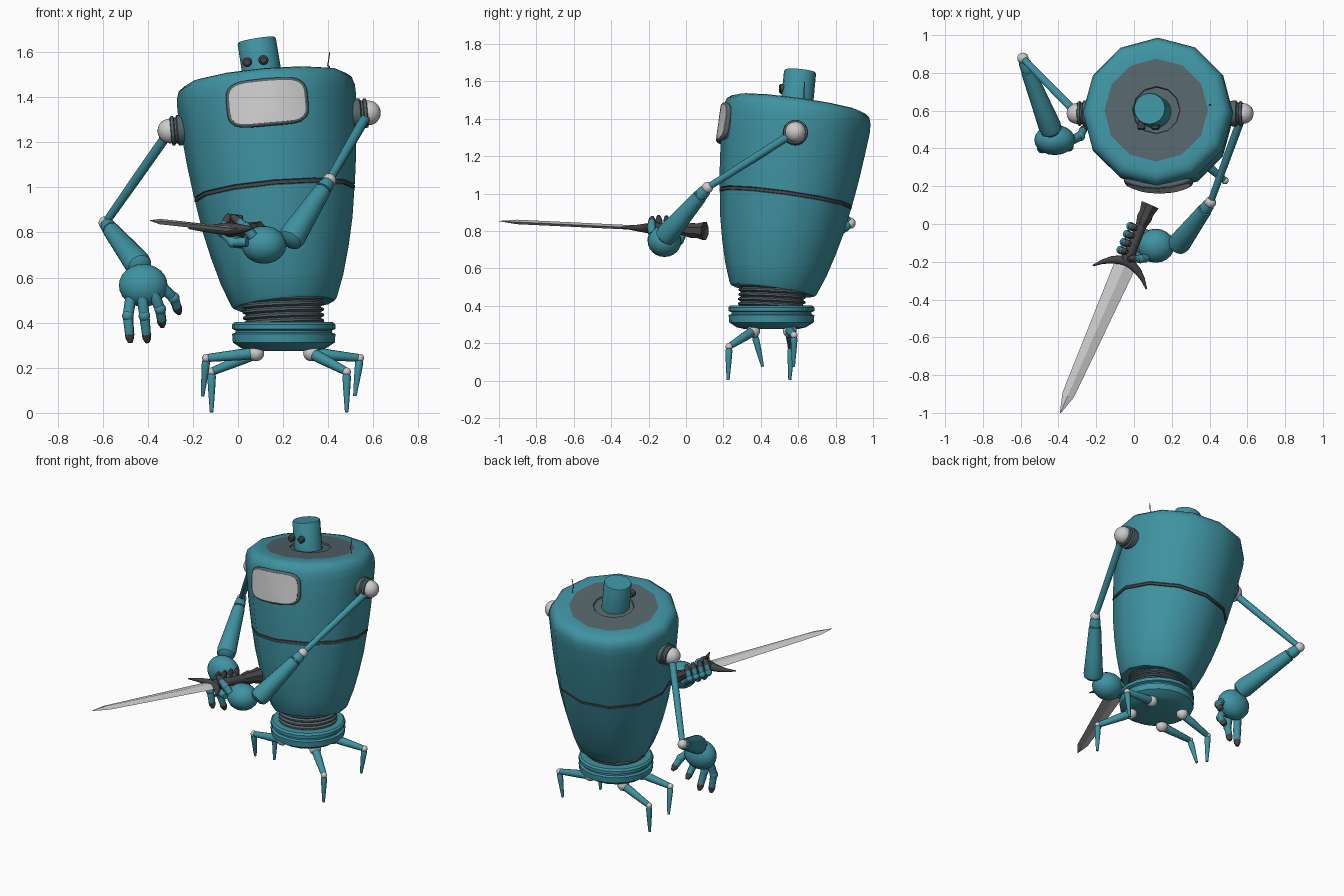
import bpy, bmesh, math
from mathutils import Vector as V, Matrix

if "Cube" in bpy.data.objects:
    bpy.data.objects.remove(bpy.data.objects["Cube"])


def material(name, rgb):
    m = bpy.data.materials.new(name)
    m.diffuse_color = (*rgb, 1)
    m.use_nodes = True
    m.node_tree.nodes["Principled BSDF"].inputs["Base Color"].default_value = m.diffuse_color
    return m


TEAL = material("teal_paint", (0.05, 0.29, 0.36))
SLATE = material("slate", (0.09, 0.13, 0.145))
DARK = material("dark_metal", (0.06, 0.06, 0.065))


def finish(ob, mat, angle=40):
    if mat:
        ob.data.materials.append(mat)
    bpy.ops.object.select_all(action='DESELECT')
    bpy.context.view_layer.objects.active = ob
    ob.select_set(True)
    if ob.type == 'CURVE':
        bpy.ops.object.convert(target='MESH')
    bpy.ops.object.shade_smooth_by_angle(angle=math.radians(angle))
    return ob


def mesh(name, verts, faces, mat, matrix=None, angle=40):
    me = bpy.data.meshes.new(name)
    me.from_pydata(verts, [], faces)
    bm = bmesh.new()
    bm.from_mesh(me)
    bmesh.ops.recalc_face_normals(bm, faces=bm.faces)
    bm.to_mesh(me)
    bm.free()
    ob = bpy.data.objects.new(name, me)
    bpy.context.collection.objects.link(ob)
    if matrix:
        ob.matrix_world = matrix
    return finish(ob, mat, angle)


def frame(p, axis):
    q = V((0, 0, 1)).rotation_difference(V(axis))
    return Matrix.Translation(p) @ q.to_matrix().to_4x4()


def lathe(name, prof, p, axis, mat, sides=12, caps=True, angle=40):
    """Turn (radius, height) points around an axis starting at p."""
    verts, faces = [], []
    for r, h in prof:
        verts += [(r * math.cos(a), r * math.sin(a), h)
                  for a in (math.tau * k / sides for k in range(sides))]
    for i in range(len(prof) - 1):
        for k in range(sides):
            a, b = i * sides, (k + 1) % sides
            faces.append((a + k, a + b, a + sides + b, a + sides + k))
    if caps:
        n = len(verts)
        faces += [tuple(range(sides)), tuple(range(n - sides, n))]
    return mesh(name, verts, faces, mat, frame(p, axis), angle)


def rod(name, p, q, prof, mat, sides=12):
    """Turned rod from p to q; profile heights are fractions of its length."""
    d = V(q) - V(p)
    return lathe(name, [(r, h * d.length) for r, h in prof], p, d, mat, sides)


def ball(name, p, r, mat=None, scale=(1, 1, 1)):
    bpy.ops.mesh.primitive_uv_sphere_add(segments=20, ring_count=12, radius=r, location=p)
    ob = bpy.context.object
    ob.name, ob.scale = name, scale
    return finish(ob, mat, 60)


def tube(name, pts, radii, r, mat, cyclic=False):
    cu = bpy.data.curves.new(name, 'CURVE')
    cu.dimensions, cu.bevel_depth, cu.bevel_resolution, cu.use_fill_caps = '3D', r, 2, True
    sp = cu.splines.new('POLY')
    sp.points.add(len(pts) - 1)
    for pt, co, k in zip(sp.points, pts, radii):
        pt.co, pt.radius = (*co, 1), k
    sp.use_cyclic_u = cyclic
    ob = bpy.data.objects.new(name, cu)
    bpy.context.collection.objects.link(ob)
    return finish(ob, mat, 60)


# Leaning barrel body in two shells with a dark seam
P0, AX = V((.205, .465, .485)), V((-.087, .138, 1)).normalized()
BODY = frame(P0, AX)
lathe("lower_body", [(.16, .01), (.225, -.005), (.235, .008), (.273, .11), (.306, .23),
                     (.335, .36), (.354, .485), (.345, .492)], P0, AX, TEAL)
lathe("body_seam", [(.34, .485), (.357, .488), (.357, .503), (.34, .506)], P0, AX, DARK)
lathe("upper_body", [(.345, .5), (.358, .507), (.375, .64), (.388, .78), (.398, .9), (.396, .95),
                     (.385, .985), (.36, 1.005), (.33, 1.012), (.275, 1.012)],
      P0, AX, TEAL, caps=False)
lathe("top_plate", [(.278, 1.005), (.275, 1.012), (.127, 1.012), (.12, 1.0), (.12, .93), (.02, .93)],
      P0, AX, SLATE)

# Periscope head with two eyes, and a whisker antenna
lathe("head", [(.087, 0), (.086, .22), (.082, .228)], (.118, .588, 1.43), (-.16, .1, 1), TEAL, 16)
for i, (x, z) in enumerate([(.04, 1.555), (.113, 1.565)]):
    lathe(f"eye_{i}", [(.022, -.03), (.022, .01), (.014, .018)], (x, .515, z), (0, -1, 0), DARK, 12)
tube("antenna", [(.405, .63, 1.47), (.405, .63, 1.535), (.398, .63, 1.54), (.407, .635, 1.6)],
     [1, 1, 1, .7], .003, DARK)

# Curved face window with a dark frame
N, RINGS, R = 40, 6, .4


def face_point(k, s, lift):
    a = math.tau * k / N
    c, d = math.cos(a), math.sin(a)
    x = .168 * s * math.copysign(abs(c) ** .45, c)
    z = .85 + .093 * s * math.copysign(abs(d) ** .45, d)
    return V((x, -math.sqrt((R + lift) ** 2 - x * x), z))


verts = [face_point(k, s / RINGS, .012) for s in range(1, RINGS + 1) for k in range(N)]
verts += [face_point(k, 1, -.04) for k in range(N)]
faces = [tuple(range(N))]
for s in range(RINGS):
    for k in range(N):
        j = (k + 1) % N
        faces.append((s * N + k, s * N + j, (s + 1) * N + j, (s + 1) * N + k))
mesh("face_window", verts, faces, None, BODY)
tube("window_frame", [BODY @ face_point(k, 1, -.002) for k in range(N)], [1] * N, .014, SLATE, True)

# Bellows neck and waist base
C = V((.203, .457, 0))
bellows = []
for i in range(5):
    z = i * .025
    bellows += [(.165, z), (.18, z + .008), (.18, z + .017)]
lathe("bellows", bellows, C + V((0, 0, .39)), (-.04, .05, 1), SLATE, 24)
lathe("waist_base", [(.14, .275), (.185, .285), (.226, .312), (.229, .35), (.214, .356), (.214, .366),
                     (.229, .372), (.229, .392), (.218, .403), (.15, .403)], C, (0, 0, 1), TEAL, 20)

# Four jointed legs: hip, knee, foot
LEGS = {"front_right": ((.325, .36, .265), (.482, .23, .182), (.482, .225, .003)),
        "back_right": ((.325, .555, .265), (.54, .578, .243), (.518, .575, .075)),
        "front_left": ((.08, .36, .265), (-.14, .368, .243), (-.157, .41, .075)),
        "back_left": ((.08, .555, .265), (-.117, .562, .182), (-.117, .555, .003))}
for n, (hip, knee, foot) in LEGS.items():
    ball(n + "_hip", hip, .036)
    ball(n + "_knee", knee, .019)
    rod(n + "_thigh", hip, knee, [(.026, 0), (.025, .3), (.018, .95), (.012, 1)], TEAL)
    rod(n + "_shin", knee, foot, [(.012, 0), (.019, .12), (.016, .4), (.008, 1)], TEAL)

# Arms: shoulder, elbow, wrist
ARMS = {"left": ((-.302, .585, 1.25), (-.588, .877, .842), (-.435, .49, .65), -1),
        "right": ((.578, .585, 1.33), (.405, .115, 1.032), (.23, -.115, .765), 1)}
for n, (sh, el, wr, sgn) in ARMS.items():
    side = BODY.to_3x3() @ V((sgn, 0, 0))
    lathe(n + "_shoulder_collar", [(.06, -.09), (.068, -.055), (.068, -.035), (.058, -.03), (.058, -.022),
                                   (.066, -.018), (.064, -.006), (.045, 0)], sh, side, SLATE, 20)
    ball(n + "_shoulder", sh, .055)
    ball(n + "_elbow", el, .03)
    rod(n + "_upper_arm", sh, el, [(.022, 0), (.021, .5), (.018, 1)], TEAL)
    rod(n + "_forearm", el, wr, [(.022, 0), (.033, .07), (.035, .15), (.03, .155), (.03, .17), (.038, .175),
                                 (.05, .6), (.06, .93), (.054, 1), (.03, 1.04)], TEAL, 16)


def finger(name, pts, r=.024):
    pts = [V(p) for p in pts]
    tube(name, pts, [1, 1.05, 1, .85][-len(pts):], r, TEAL)
    for i, p in enumerate(pts[1:-1]):
        ball(f"{name}_knuckle_{i}", p, r * 1.08, TEAL)
    d = (pts[-1] - pts[-2]).normalized() * .03
    rod(name + "_tip", pts[-1] - d * .3, pts[-1] + d, [(r * .9, 0), (r * .8, .5), (r * .4, 1)], DARK)


# Open left hand, fingers hanging
ball("left_palm", (-.42, .445, .565), .1, TEAL, (1.08, .8, .95))
HANG = [((-.475, .42, .51), (-.488, .4, .43), (-.48, .41, .34)),
        ((-.425, .40, .51), (-.415, .395, .43), (-.405, .425, .34)),
        ((-.375, .405, .53), (-.345, .41, .46), (-.338, .45, .405)),
        ((-.34, .44, .56), (-.285, .465, .51), (-.268, .5, .462))]
for i, pts in enumerate(HANG):
    finger(f"left_finger_{i}", pts)

# Sword frame: D along the blade, W across it, U out of its flat
POMMEL, GUARD, TIP = V((.08, .09, .80)), V((-.04, -.2, .815)), V((-.39, -1.0, .853))
D = (TIP - GUARD).normalized()
W = D.cross(V((0, 0, 1))).normalized() * -1
U = W.cross(D)
if U.z < 0:
    U = -U

# Diamond-section blade
L = (TIP - GUARD).length
verts, faces = [], []
for f, w, off in [(0, .058, 0), (.02, .058, 0), (.88, .033, 0), (1, .003, 0)]:
    c = GUARD + D * f * L
    t = .012 if f < .95 else .001
    verts += [c + W * w, c + U * t, c - W * w, c - U * t]
for i in range(3):
    for k in range(4):
        j = (k + 1) % 4
        faces.append((i * 4 + k, i * 4 + j, i * 4 + 4 + j, i * 4 + 4 + k))
faces += [(0, 1, 2, 3), (12, 13, 14, 15)]
mesh("sword_blade", verts, faces, None, angle=10)

# Swept guard, grip and flared pommel
arc = [k / 4 for k in range(-4, 5)]
tube("sword_guard", [GUARD + W * .155 * s + D * .09 * s * s for s in arc],
     [1.05 - .9 * abs(s) ** 1.5 for s in arc], .026, DARK)
rod("sword_grip", POMMEL, GUARD, [(.03, 0), (.027, .6), (.035, .97), (.03, 1)], DARK)
rod("sword_pommel", POMMEL + D * -.012, POMMEL + D * .11,
    [(.03, .12), (.052, 0), (.04, .4), (.044, .6), (.03, 1)], DARK, 8)

# Right hand wrapped around the grip
ball("right_palm", (.115, -.115, .745), .09, TEAL, (1.1, 1.0, .93))
OUT = W if W.x > 0 else -W
for i in range(4):
    c = POMMEL.lerp(GUARD, .42 + .145 * i)
    loop = [(.07, -.055), (.0, -.058), (-.052, -.012), (-.03, .042)]
    finger(f"right_finger_{i}", [c + OUT * a + U * b for a, b in loop], .021)
c = POMMEL.lerp(GUARD, .8)
finger("right_thumb", [c + OUT * .09 + U * -.03, c + OUT * .062 + U * .01 + D * .02,
                       c + OUT * .025 + U * .042 + D * .035], .022)
